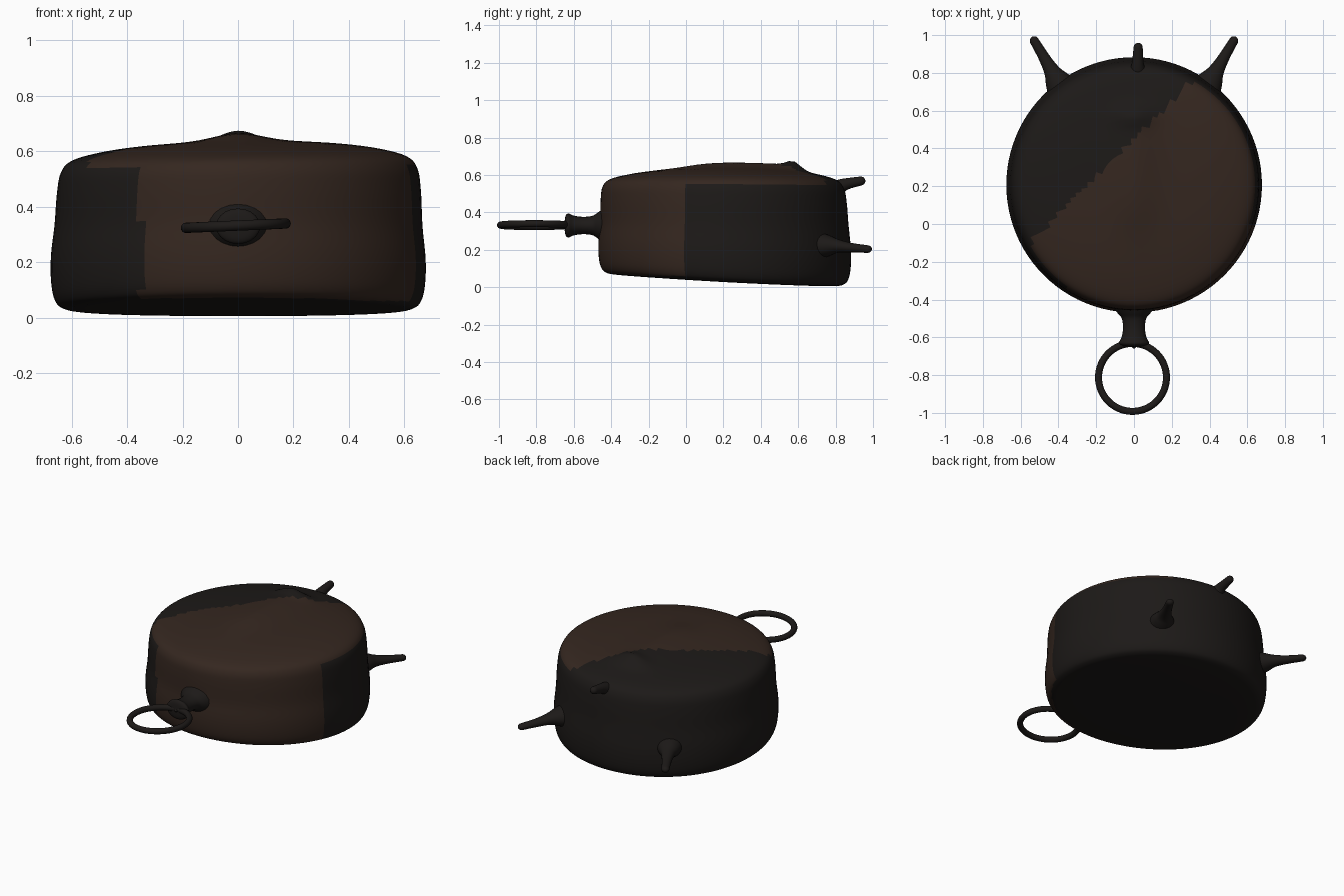
import bpy, bmesh
from math import sin, cos, pi, exp, radians, hypot
from mathutils import Vector

if "Cube" in bpy.data.objects:
    bpy.data.objects.remove(bpy.data.objects["Cube"])


def material(name, rgb):
    m = bpy.data.materials.new(name)
    m.diffuse_color = (*rgb, 1)
    m.use_nodes = True
    m.node_tree.nodes["Principled BSDF"].inputs["Base Color"].default_value = m.diffuse_color
    return m


IRON = material("dark_iron", (0.012, 0.010, 0.009))
BROWN = material("burnt_brown", (0.035, 0.020, 0.014))


def smooth_path(points, steps):
    """Catmull-Rom samples through points of any dimension."""
    pts = [Vector(p) for p in points]
    pts = [pts[0]] + pts + [pts[-1]]
    out = []
    for a, b, c, d in zip(pts, pts[1:], pts[2:], pts[3:]):
        for i in range(steps):
            t = i / steps
            out.append(0.5 * (2 * b + (c - a) * t + (2 * a - 5 * b + 4 * c - d) * t * t
                              + (3 * b - a - 3 * c + d) * t ** 3))
    return out + [pts[-1]]


def skin(name, rings, mat):
    """Closed surface through equal-length rings of points, capped at both ends."""
    bm = bmesh.new()
    loops = [[bm.verts.new(p) for p in ring] for ring in rings]
    n = len(loops[0])
    for lo, hi in zip(loops, loops[1:]):
        for i in range(n):
            bm.faces.new((lo[i], lo[(i + 1) % n], hi[(i + 1) % n], hi[i]))
    bm.faces.new(loops[0])
    bm.faces.new(loops[-1])
    bmesh.ops.recalc_face_normals(bm, faces=bm.faces)
    for f in bm.faces:
        f.smooth = True
    mesh = bpy.data.meshes.new(name)
    bm.to_mesh(mesh)
    bm.free()
    mesh.materials.append(mat)
    ob = bpy.data.objects.new(name, mesh)
    bpy.context.collection.objects.link(ob)
    return ob


# Drum body: lathed profile, then bent into its uneven hand-made shape
CY = 0.207
profile = [(0.005, 0.004), (0.35, 0.004), (0.57, 0.005), (0.635, 0.014), (0.662, 0.045),
           (0.674, 0.11), (0.675, 0.2), (0.664, 0.32), (0.658, 0.45), (0.645, 0.53),
           (0.605, 0.574), (0.5, 0.604), (0.35, 0.624), (0.18, 0.634), (0.005, 0.637)]


def shape(x, y, z):
    low = max(0, 1 - z / 0.6)
    high = max(0, (z - 0.3) / 0.33)
    front = max(0, (0.85 - y) / 1.3)
    nz = z + 0.068 * front ** 1.5 * low           # floor rises to the front
    nz += 0.016 * x * high                        # lid leans a little to the left
    if z > 0.56:                                  # ridge and bump on the lid
        along = 1 / (1 + exp(-(y - 0.02) / 0.06)) / (1 + exp((y - 0.62) / 0.025))
        nz += 0.030 * along * exp(-(x / 0.12) ** 2)
        nz += 0.028 * exp(-((y - 0.58) / 0.05) ** 2 - (x / 0.10) ** 2)
    ny = y - 0.012 * high * max(0, (CY - y) / 0.67)   # upright front wall
    ny -= 0.012 * high * max(0, (y - CY) / 0.67)      # back wall leans in
    return nx_shift(x, z), ny, nz


def nx_shift(x, z):
    return x * (1.0 - 0.012 * max(0, z - 0.25) / 0.3) if x < 0 else x * 1.002


rings = []
for r, z in smooth_path(profile, 5):
    rings.append([shape(r * cos(2 * pi * i / 96), CY + r * sin(2 * pi * i / 96), z)
                  for i in range(96)])
body = skin("pot_body", rings, IRON)
body.data.materials.append(BROWN)
for f in body.data.polygons:                      # brown sheen on lid and front wall
    c = f.center
    if f.normal.z > 0.5 and c.y < 0.45 + c.x or (f.normal.y < -0.3 and c.x > -0.35):
        f.material_index = 1


def limb(name, stations, flat=1.0):
    """Tapered limb through (x, y, z, radius) stations with a rounded tip."""
    path = smooth_path(stations, 6)
    end, before = path[-1].xyz, path[-2].xyz
    tip_dir, tip_r = (end - before).normalized(), path[-1][3]
    for k in range(1, 6):
        a = radians(k * 17)
        path.append(Vector((*(end + tip_dir * tip_r * sin(a)), tip_r * cos(a))))
    out = []
    for i, p in enumerate(path):
        d = (path[min(i + 1, len(path) - 1)].xyz - path[max(i - 1, 0)].xyz).normalized()
        side = d.cross(Vector((0, 0, 1))).normalized()
        up = side.cross(d)
        out.append([p.xyz + p[3] * (side * cos(2 * pi * k / 20) + up * flat * sin(2 * pi * k / 20))
                    for k in range(20)])
    return skin(name, out, IRON)


# Two low back prongs, splayed outward
for label, s in (("left", -1), ("right", 1)):
    limb(label + "_back_prong", [(s * 0.34, 0.65, 0.222, 0.11), (s * 0.405, 0.757, 0.222, 0.068),
                                 (s * 0.435, 0.81, 0.22, 0.043), (s * 0.475, 0.88, 0.212, 0.03),
                                 (s * 0.528, 0.97, 0.204, 0.024)], 0.85)

# Single high back prong
limb("upper_back_prong", [(0.02, 0.73, 0.50, 0.08), (0.02, 0.795, 0.523, 0.052),
                          (0.02, 0.85, 0.55, 0.032), (0.022, 0.935, 0.568, 0.024)])

# Front knob that grips the ring
limb("front_knob", [(0, -0.42, 0.33, 0.13), (0, -0.468, 0.33, 0.09), (0, -0.50, 0.33, 0.065),
                    (0, -0.55, 0.33, 0.058), (0, -0.60, 0.33, 0.066), (0, -0.63, 0.33, 0.08),
                    (0, -0.645, 0.33, 0.06), (0, -0.65, 0.33, 0.01)], 0.8)

# Front ring handle
bpy.ops.mesh.primitive_torus_add(location=(-0.008, -0.812, 0.332), rotation=(0, radians(-2.5), 0),
                                 major_radius=0.18, minor_radius=0.0185,
                                 major_segments=64, minor_segments=16)
ring = bpy.context.object
ring.name = "ring_handle"
ring.data.materials.append(IRON)
bpy.ops.object.shade_smooth()
